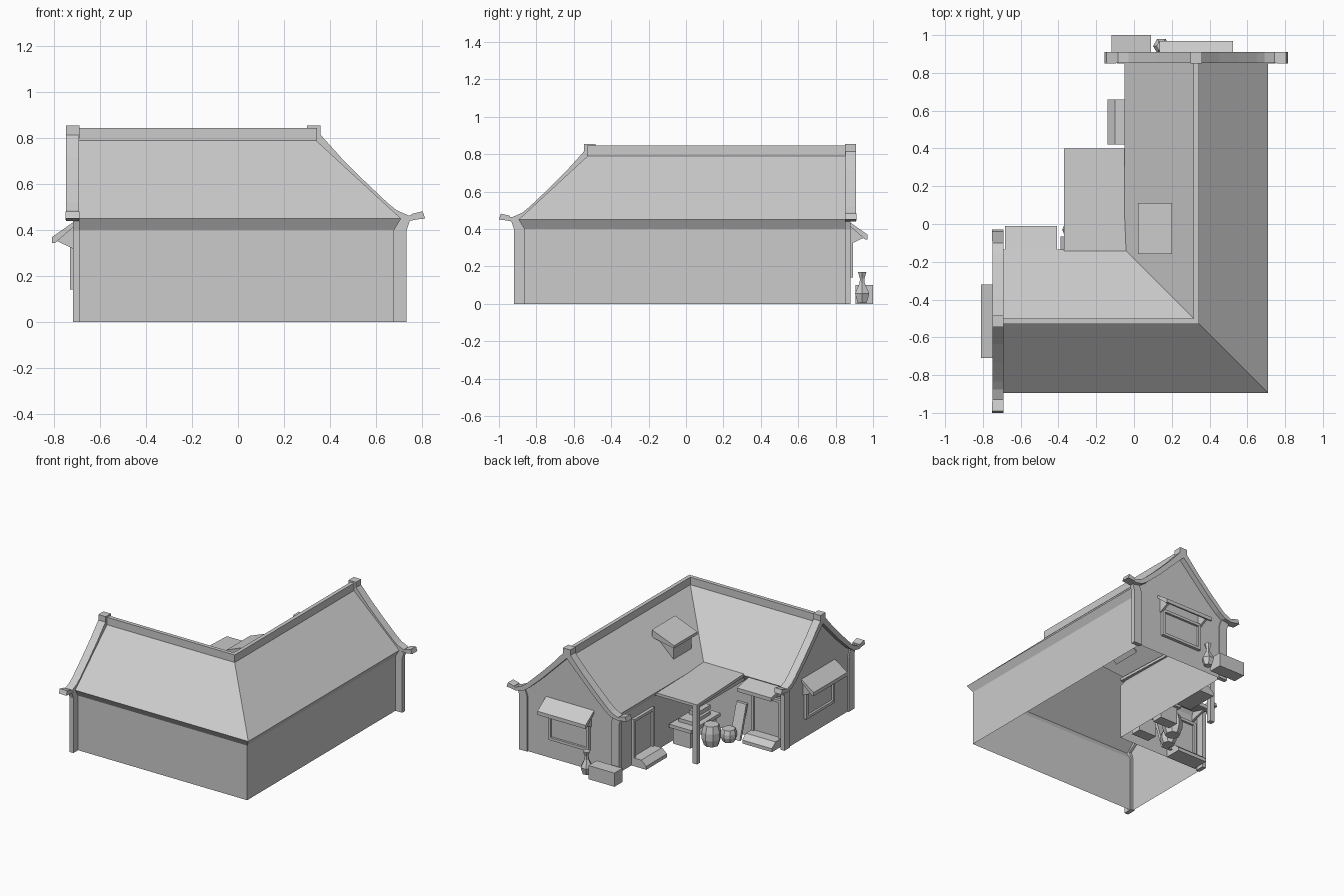
import bpy, bmesh, math
from mathutils import Matrix, Vector

if "Cube" in bpy.data.objects:
    bpy.data.objects.remove(bpy.data.objects["Cube"], do_unlink=True)

grey = bpy.data.materials.new("plain_grey")
grey.use_nodes = True
grey.diffuse_color = (0.6, 0.6, 0.6, 1)
grey.node_tree.nodes["Principled BSDF"].inputs["Base Color"].default_value = (0.6, 0.6, 0.6, 1)

CX, CY = 0.33, -0.515          # ridge lines of the two wings
WALL, EAVE = 0.35, 0.38        # half widths
Z_WALL, Z_EAVE, Z_RIDGE = 0.40, 0.45, 0.80
WEST, NORTH = -0.71, 0.87      # gable wall planes
I = Matrix.Identity(4)


def finish(name, bm, mat=I):
    bmesh.ops.transform(bm, matrix=mat, verts=bm.verts)
    me = bpy.data.meshes.new(name)
    bm.to_mesh(me)
    bm.free()
    me.materials.append(grey)
    ob = bpy.data.objects.new(name, me)
    bpy.context.collection.objects.link(ob)
    return ob


def shell(name, faces):
    bm = bmesh.new()
    for f in faces:
        bm.faces.new([bm.verts.new(p) for p in f])
    bmesh.ops.remove_doubles(bm, verts=bm.verts, dist=0.0005)
    bmesh.ops.recalc_face_normals(bm, faces=bm.faces)
    return finish(name, bm)


def prism(name, pts, lo, hi, axis="y", mat=I):
    """Extrude a profile: (x,z) along y, (y,z) along x, or (x,y) along z."""
    place = {"y": lambda a, b, t: (a, t, b), "x": lambda a, b, t: (t, a, b),
             "z": lambda a, b, t: (a, b, t)}[axis]
    bm = bmesh.new()
    face = bm.faces.new([bm.verts.new(place(a, b, lo)) for a, b in pts])
    new = bmesh.ops.extrude_face_region(bm, geom=[face])["geom"]
    step = Vector(place(0, 0, hi - lo))
    bmesh.ops.translate(bm, vec=step, verts=[v for v in new if isinstance(v, bmesh.types.BMVert)])
    bmesh.ops.recalc_face_normals(bm, faces=bm.faces)
    return finish(name, bm, mat)


def box(name, x, y, z, mat=I):
    return prism(name, [(x[0], y[0]), (x[1], y[0]), (x[1], y[1]), (x[0], y[1])], z[0], z[1], "z", mat)


def lathe(name, profile, sides, loc):
    bm = bmesh.new()
    rings = [[bm.verts.new((r * math.cos(math.tau * i / sides), r * math.sin(math.tau * i / sides), z))
              for i in range(sides)] for r, z in profile]
    for a, b in zip(rings, rings[1:]):
        for i in range(sides):
            j = (i + 1) % sides
            bm.faces.new((a[i], a[j], b[j], b[i]))
    bm.faces.new(rings[0][::-1])
    bm.faces.new(rings[-1])
    return finish(name, bm, Matrix.Translation(loc))


def outline(d, z):
    """L-shaped plan at distance d from the ridge lines."""
    return [(WEST, CY - d, z), (CX + d, CY - d, z), (CX + d, NORTH, z),
            (CX - d, NORTH, z), (CX - d, CY + d, z), (WEST, CY + d, z)]


# Walls and slanted eaves, open below
low, top, eave = outline(WALL, 0), outline(WALL, Z_WALL), outline(EAVE, Z_EAVE)
faces = []
for i in (0, 1, 3, 4):
    faces += [[low[i], low[i + 1], top[i + 1], top[i]], [top[i], top[i + 1], eave[i + 1], eave[i]]]
ridge = [(WEST, CY, Z_RIDGE), (CX, CY, Z_RIDGE), (CX, NORTH, Z_RIDGE)]
faces.append([low[5], low[0], top[0], eave[0], ridge[0], eave[5], top[5]])
faces.append([low[2], low[3], top[3], eave[3], ridge[2], eave[2], top[2]])
shell("house_walls", faces)

# Roof slopes with hip and valley
shell("roof", [[eave[0], eave[1], ridge[1], ridge[0]], [eave[1], eave[2], ridge[2], ridge[1]],
               [eave[3], eave[4], ridge[1], ridge[2]], [eave[4], eave[5], ridge[0], ridge[1]]])
box("ridge_beam_front", (WEST, CX + 0.014), (CY - 0.014, CY + 0.014), (0.79, 0.845))
box("ridge_beam_side", (CX - 0.014, CX + 0.014), (CY, NORTH), (0.79, 0.845))

# Gable ends: trim, pilasters, window and awning, in local width / outward / up
trim_top = [(0.03, 0.815), (0.12, 0.715), (0.22, 0.615), (0.32, 0.52), (0.36, 0.487),
            (0.415, 0.463), (0.475, 0.477)]
trim_low = [(0.485, 0.452), (0.415, 0.44), (0.36, 0.45), (0.31, 0.485), (0.21, 0.575),
            (0.11, 0.675), (0, 0.785)]


def awning(name, half, wall, out, z_top, z_out, mat):
    prism(name, [(wall, z_top), (out, z_out + 0.015), (out, z_out - 0.012), (out - 0.012, z_out - 0.012),
                 (wall, z_top - 0.02)], -half, half, "x", mat)
    for s in (-1, 1):
        u = s * (half - 0.03)
        prism(name + "_bracket", [(wall, z_top - 0.015), (out - 0.015, z_out), (wall, z_out - 0.04)],
              u - 0.008, u + 0.008, "x", mat)


def frame(name, half, z0, z1, wall, mat, sill=True):
    for s in (-1, 1):
        u = s * (half - 0.01)
        box(name + "_post", (u - 0.01, u + 0.01), (wall, wall + 0.022), (z0, z1), mat)
    box(name + "_head", (-half, half), (wall, wall + 0.022), (z1 - 0.02, z1), mat)
    if sill:
        box(name + "_sill", (-half, half), (wall, wall + 0.022), (z0, z0 + 0.02), mat)
    box(name + "_panel", (-half, half), (wall, wall + 0.006), (z0, z1), mat)


west = Matrix.Translation((-0.72, CY, 0)) @ Matrix.Rotation(math.pi / 2, 4, "Z")
north = Matrix.Translation((CX, 0.88, 0))
for side, m in (("west", west), ("north", north)):
    right = trim_top + trim_low
    left = [(-u, z) for u, z in reversed(right[:-1])]
    prism(side + "_gable_trim", right + left, -0.028, 0.03, "y", m)
    box(side + "_ridge_cap", (-0.03, 0.03), (-0.03, 0.03), (0.80, 0.855), m)
    for s in (-1, 1):
        prism(side + "_pilaster", [(s * u, z) for u, z in
              ((0.34, 0), (0.405, 0), (0.405, 0.40), (0.42, 0.445), (0.36, 0.455), (0.34, 0.40))],
              -0.03, 0, "y", m)
        prism(side + "_trim_tip", [(s * u, z) for u, z in
              ((0.425, 0.445), (0.485, 0.45), (0.475, 0.482), (0.425, 0.47))], -0.03, 0.031, "y", m)
    frame(side + "_window", 0.165, 0.14, 0.34, -0.01, m)
    awning(side + "_window_awning", 0.195, -0.01, 0.09, 0.44, 0.355, m)

# Courtyard doors and steps
door_a = Matrix.Translation((-0.545, CY + WALL, 0))
door_b = Matrix.Translation((CX - WALL, 0.54, 0)) @ Matrix.Rotation(math.pi / 2, 4, "Z")
for name, m in (("front_wing_door", door_a), ("side_wing_door", door_b)):
    frame(name, 0.12, 0, 0.34, 0, m, False)
    prism(name + "_step", [(0, 0), (0.12, 0), (0.12, 0.025), (0.08, 0.06), (0, 0.06)], -0.12, 0.12, "x", m)
awning("door_awning", 0.137, 0, 0.155, 0.45, 0.40, door_a)

# Canopy with post and edge beams
prism("canopy", [(-0.165, 0.458), (0.40, 0.437), (0.40, 0.417), (-0.165, 0.438)], -0.37, -0.02, "x")
box("canopy_post", (-0.368, -0.332), (0.362, 0.398), (0, 0.425))
box("canopy_beam", (-0.36, -0.34), (-0.16, 0.38), (0.40, 0.425))

# Shed dormer on the courtyard slope
prism("dormer_roof", [(0.02, 0.655), (0.20, 0.725), (0.20, 0.67), (0.02, 0.635)], -0.16, 0.11, "y")
prism("dormer_body", [(0.045, 0.525), (0.045, 0.645), (0.19, 0.69), (0.19, 0.66)], -0.13, 0.08, "y")

# Work table with stacked boards
box("table_top", (-0.21, -0.03), (-0.10, 0.24), (0.12, 0.145))
for y in (-0.08, 0.14):
    box("table_support", (-0.19, -0.05), (y, y + 0.08), (0, 0.12))
box("lower_board", (-0.17, -0.06), (-0.04, 0.17), (0.145, 0.17))
box("upper_board", (-0.15, -0.08), (-0.07, 0.08), (0.17, 0.20))

# Barrels, leaning plank, crate and vase
lathe("large_barrel", [(0.05, 0), (0.066, 0.05), (0.066, 0.10), (0.052, 0.15)], 8, (-0.265, 0.085, 0))
lathe("small_barrel", [(0.042, 0), (0.055, 0.035), (0.055, 0.06), (0.045, 0.09)], 8, (-0.325, -0.03, 0))
prism("leaning_plank", [(-0.085, 0), (-0.065, 0), (-0.14, 0.24), (-0.16, 0.24)], -0.39, -0.31, "x")
box("crate", (-0.12, 0.09), (0.905, 1.0), (0, 0.10))
lathe("vase", [(0.028, 0.005), (0.044, 0.055), (0.016, 0.11), (0.014, 0.135), (0.026, 0.17)], 6,
      (0.145, 0.942, 0))
